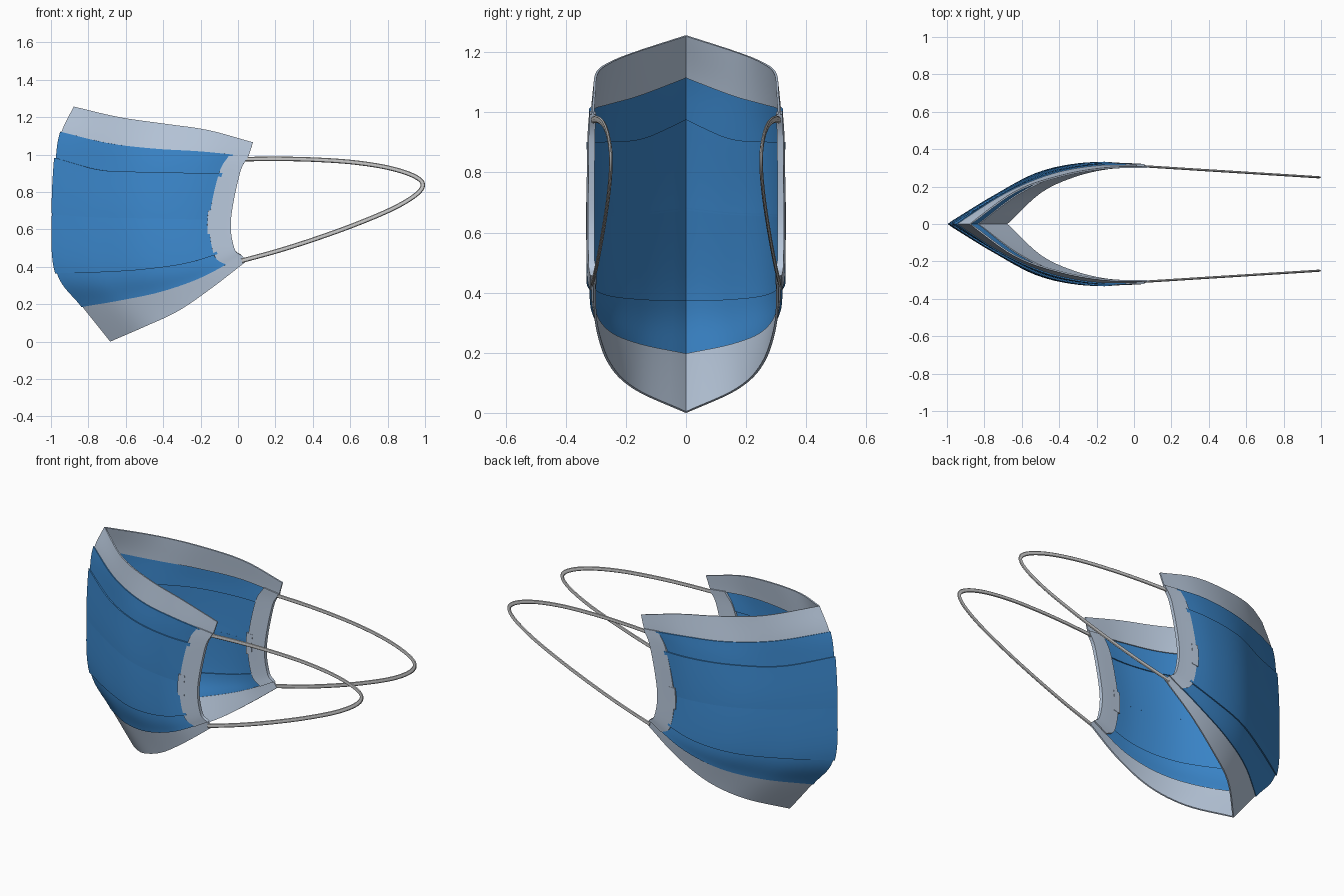
import bpy, bmesh, math
from mathutils import Vector

if "Cube" in bpy.data.objects:
    bpy.data.objects.remove(bpy.data.objects["Cube"])

# Cross rows of the mask, top to bottom: crease x, ear-side x, edge-curve weight,
# then heights at five stations from crease to ear side
ROWS = [
    (-.875, .080, 1.0, (1.255, 1.20, 1.165, 1.13, 1.065)),
    (-.940, .055, .50, (1.12, 1.06, 1.03, 1.015, .99)),
    (-.972, .010, .15, (.98, .915, .905, .90, .90)),
    (-.992, -.038, .0, (.68, .665, .66, .655, .65)),
    (-.968, -.020, .1, (.37, .375, .39, .425, .50)),
    (-.830, .020, .60, (.19, .225, .27, .345, .46)),
    (-.680, .045, 1.0, (.002, .08, .165, .29, .43)),
]
Y_WIDE = (0, .145, .27, .32, .315)
Y_EDGE = (0, .17, .255, .297, .305)


def spline(pts, s):
    """Catmull-Rom through equally spaced points, s from 0 to len-1."""
    n = len(pts)
    i = max(0, min(int(s), n - 2))
    f = s - i
    b, c = pts[i], pts[i + 1]
    a = pts[i - 1] if i > 0 else b * 2 - c
    d = pts[i + 2] if i + 2 < n else c * 2 - b
    return .5 * (2 * b + (c - a) * f + (2 * a - 5 * b + 4 * c - d) * f * f
                 + (3 * b - a - 3 * c + d) * f ** 3)


GRID = []
for x0, x1, w, zs in ROWS:
    GRID.append([Vector((x0 + (x1 - x0) * k / 4,
                         Y_WIDE[k] * (1 - w) + Y_EDGE[k] * w, zs[k])) for k in range(5)])


def surf(v, t, off=0.0):
    """Point on the mask: v = row, t = -1..1 from one ear side to the other."""
    a = abs(t)
    p = spline([spline(r, a * 4) for r in GRID], v)
    p = p + off * Vector((-math.cos(a * math.pi / 2), math.sin(a * math.pi / 2), 0))
    if t < 0:
        p.y = -p.y
    return p


def inner(v):
    """Where the side binding meets the pleated cloth."""
    return .9 - .02 * math.sin(math.pi * max(0, min(1, (v - 1) / 4)))


def material(name, col):
    m = bpy.data.materials.new(name)
    m.diffuse_color = (*col, 1)
    m.use_nodes = True
    m.node_tree.nodes["Principled BSDF"].inputs["Base Color"].default_value = m.diffuse_color
    return m


BLUE = material("blue_cloth", (.045, .25, .62))
PALE = material("pale_trim", (.50, .60, .74))


def finish(bm, name, mat=None, thick=0):
    bmesh.ops.recalc_face_normals(bm, faces=bm.faces)
    me = bpy.data.meshes.new(name)
    bm.to_mesh(me)
    bm.free()
    ob = bpy.data.objects.new(name, me)
    bpy.context.collection.objects.link(ob)
    if mat:
        me.materials.append(mat)
    bpy.ops.object.select_all(action='DESELECT')
    ob.select_set(True)
    bpy.context.view_layer.objects.active = ob
    if thick:
        mod = ob.modifiers.new("thickness", 'SOLIDIFY')
        mod.thickness = thick
        mod.offset = 0
        bpy.ops.object.modifier_apply(modifier=mod.name)
    bpy.ops.object.shade_smooth_by_angle(angle=math.radians(35))
    return ob


def panel(name, v0, v1, ta, tb, mat, thick, offs=(0, 0), nv=10, nt=48):
    """Cloth sheet on the mask surface; ta and tb give its t limits per row."""
    bm = bmesh.new()
    rows = []
    for i in range(nv + 1):
        f = i / nv
        v = v0 + (v1 - v0) * f
        off = offs[0] + (offs[1] - offs[0]) * f
        a, b = ta(v), tb(v)
        rows.append([bm.verts.new(surf(v, a + (b - a) * j / nt, off)) for j in range(nt + 1)])
    for r, q in zip(rows, rows[1:]):
        for j in range(nt):
            bm.faces.new((r[j], r[j + 1], q[j + 1], q[j]))
    return finish(bm, name, mat, thick)


# Pale bands along the top and bottom
panel("top_band", 0, 1.03, lambda v: -1, lambda v: 1, PALE, .008)
panel("bottom_band", 4.97, 6, lambda v: -1, lambda v: 1, PALE, .008)

# Four overlapping blue pleats
for k, offs in enumerate([(.008, -.002), (.008, 0), (0, .008), (-.002, .007)]):
    panel(f"pleat_{k + 1}", k + .99, k + 2.02, lambda v: -inner(v) - .02,
          lambda v: inner(v) + .02, BLUE, .007, offs)

# Side bindings with a small tab on each
for side, s in (("left", 1), ("right", -1)):
    panel(f"side_binding_{side}", .97, 5.05, lambda v: s * inner(v), lambda v: s,
          PALE, .021, nv=32, nt=5)
    panel(f"binding_tab_{side}", 2.8, 3.35, lambda v: s * (inner(v) - .012),
          lambda v: s * (inner(v) + .03), PALE, .024, nv=5, nt=3)

# Ear loops: flat cord swept along a path
PATH = [Vector(p) for p in ((.01, .975), (.22, .977), (.42, .972), (.62, .958), (.8, .93),
                            (.93, .89), (.987, .845), (.955, .788), (.83, .712), (.63, .627),
                            (.42, .551), (.22, .487), (.02, .432))]
SIDES, STEPS = 8, 96


def ear_loop(name, s):
    bm = bmesh.new()
    rings = []
    for i in range(STEPS + 1):
        u = (len(PATH) - 1) * i / STEPS
        p = spline(PATH, u)
        d = (spline(PATH, min(u + .02, len(PATH) - 1)) - spline(PATH, max(u - .02, 0))).normalized()
        y = .312 - .063 * p.x
        ring = []
        for k in range(SIDES):
            a = 2 * math.pi * k / SIDES
            c = .012 * math.cos(a)
            ring.append(bm.verts.new((p.x - d.y * c, s * (y + .006 * math.sin(a)), p.y + d.x * c)))
        rings.append(ring)
    for r, q in zip(rings, rings[1:]):
        for k in range(SIDES):
            m = (k + 1) % SIDES
            bm.faces.new((r[k], r[m], q[m], q[k]))
    bm.faces.new(rings[0])
    bm.faces.new(rings[-1])
    finish(bm, name)


ear_loop("ear_loop_left", 1)
ear_loop("ear_loop_right", -1)
